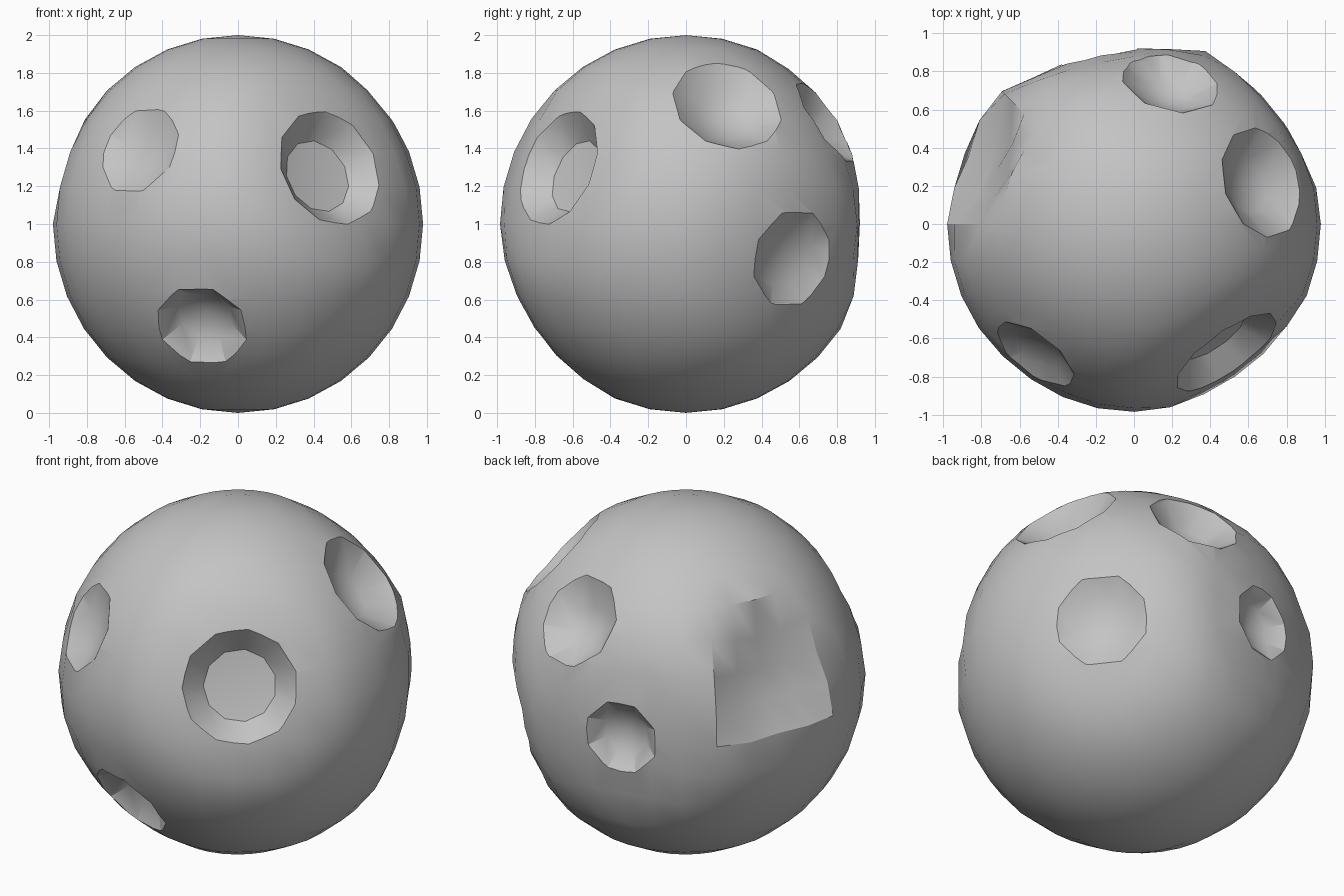
import bpy, bmesh, math
from mathutils import Vector

if "Cube" in bpy.data.objects:
    bpy.data.objects.remove(bpy.data.objects["Cube"])

CENTRE = Vector((0, 0, 1))

# rim centre relative to globe centre, rim radius, sides, floor radius, depth, surface sink around rim
CRATERS = [
    ((0.48, -0.665, 0.29), 0.31, 11, 0.20, 0.11, 0.055),
    ((0.67, 0.22, 0.62), 0.30, 10, 0.145, 0.11, 0.0),
    ((0.19, 0.74, 0.53), 0.26, 8, 0.12, 0.10, 0.015),
    ((-0.52, -0.68, 0.385), 0.245, 8, 0, 0.06, 0.01),
    ((-0.19, -0.74, -0.53), 0.24, 8, 0, 0.12, 0.015),
    ((0.70, 0.56, -0.18), 0.265, 8, 0, 0.08, 0.03),
    ((-0.18, 0.87, -0.01), 0.21, 8, 0, 0.10, 0.065),
]
# soft dent without a sharp rim: direction, flat angle, outer angle, depth
DENT = (Vector((-0.79, 0.30, 0.30)), 10, 25, 0.15)

grey = bpy.data.materials.new("stone grey")
grey.diffuse_color = (0.55, 0.55, 0.55, 1)
grey.use_nodes = True
grey.node_tree.nodes["Principled BSDF"].inputs["Base Color"].default_value = grey.diffuse_color


def fade(angle, inner, outer):
    t = min(1, max(0, (outer - angle) / (outer - inner)))
    return t * t * (3 - 2 * t)


def make_object(name, bm):
    mesh = bpy.data.meshes.new(name)
    bm.to_mesh(mesh)
    bm.free()
    mesh.materials.append(grey)
    obj = bpy.data.objects.new(name, mesh)
    bpy.context.collection.objects.link(obj)
    return obj


# globe with the ground sunk gently around each crater
bm = bmesh.new()
bmesh.ops.create_uvsphere(bm, u_segments=32, v_segments=16, radius=1)
for v in bm.verts:
    d = v.co.normalized()
    sink = 0
    for pos, rim, _, _, _, amount in CRATERS:
        angle = math.degrees(d.angle(Vector(pos)))
        sink = max(sink, amount * fade(angle, 18, 34))
    sink += DENT[3] * fade(math.degrees(d.angle(DENT[0])), DENT[1], DENT[2])
    v.co = Vector((v.co.x * 0.98, v.co.y * 0.985, v.co.z)) * (1 - sink) + CENTRE
globe = make_object("cratered_globe", bm)


# crater cutter: stacked rings closing on a floor point
def crater_cutter(pos, rim, sides, floor, depth):
    axis = Vector(pos).normalized()
    quat = axis.to_track_quat('Z', 'Y')
    if floor:
        profile = [(rim, 0), (floor, -depth)]
        tip = -depth - 0.02
    else:
        profile = [(rim, 0), (rim * 0.62, -depth * 0.68)]
        tip = -depth
    # carry the wall slope upward beyond the surface
    (r0, h0), (r1, h1) = profile
    rise = 0.12
    profile.insert(0, (r0 + rise * (r0 - r1) / (h0 - h1), rise))
    bm = bmesh.new()

    def put(x, y, z):
        return bm.verts.new(CENTRE + Vector(pos) + quat @ Vector((x, y, z)))

    rings = []
    for r, h in profile:
        rings.append([put(r * math.cos(a), r * math.sin(a), h)
                      for a in (math.tau * (i + 0.5) / sides for i in range(sides))])
    bm.faces.new(rings[0])
    point = put(0, 0, tip)
    for i in range(sides):
        j = (i + 1) % sides
        for up, low in zip(rings, rings[1:]):
            bm.faces.new((up[i], low[i], low[j], up[j]))
        bm.faces.new((rings[-1][i], point, rings[-1][j]))
    bmesh.ops.recalc_face_normals(bm, faces=bm.faces)
    obj = make_object("crater_cutter", bm)
    obj.hide_render = True
    return obj


# cut every crater into the globe
bpy.context.view_layer.objects.active = globe
globe.select_set(True)
for pos, rim, sides, floor, depth, _ in CRATERS:
    cutter = crater_cutter(pos, rim, sides, floor, depth)
    mod = globe.modifiers.new("crater", 'BOOLEAN')
    mod.operation = 'DIFFERENCE'
    mod.solver = 'EXACT'
    mod.object = cutter
    bpy.ops.object.modifier_apply(modifier=mod.name)
    bpy.data.objects.remove(cutter, do_unlink=True)

# smooth ground, sharp crater rims
bpy.ops.object.shade_smooth_by_angle(angle=math.radians(30))
